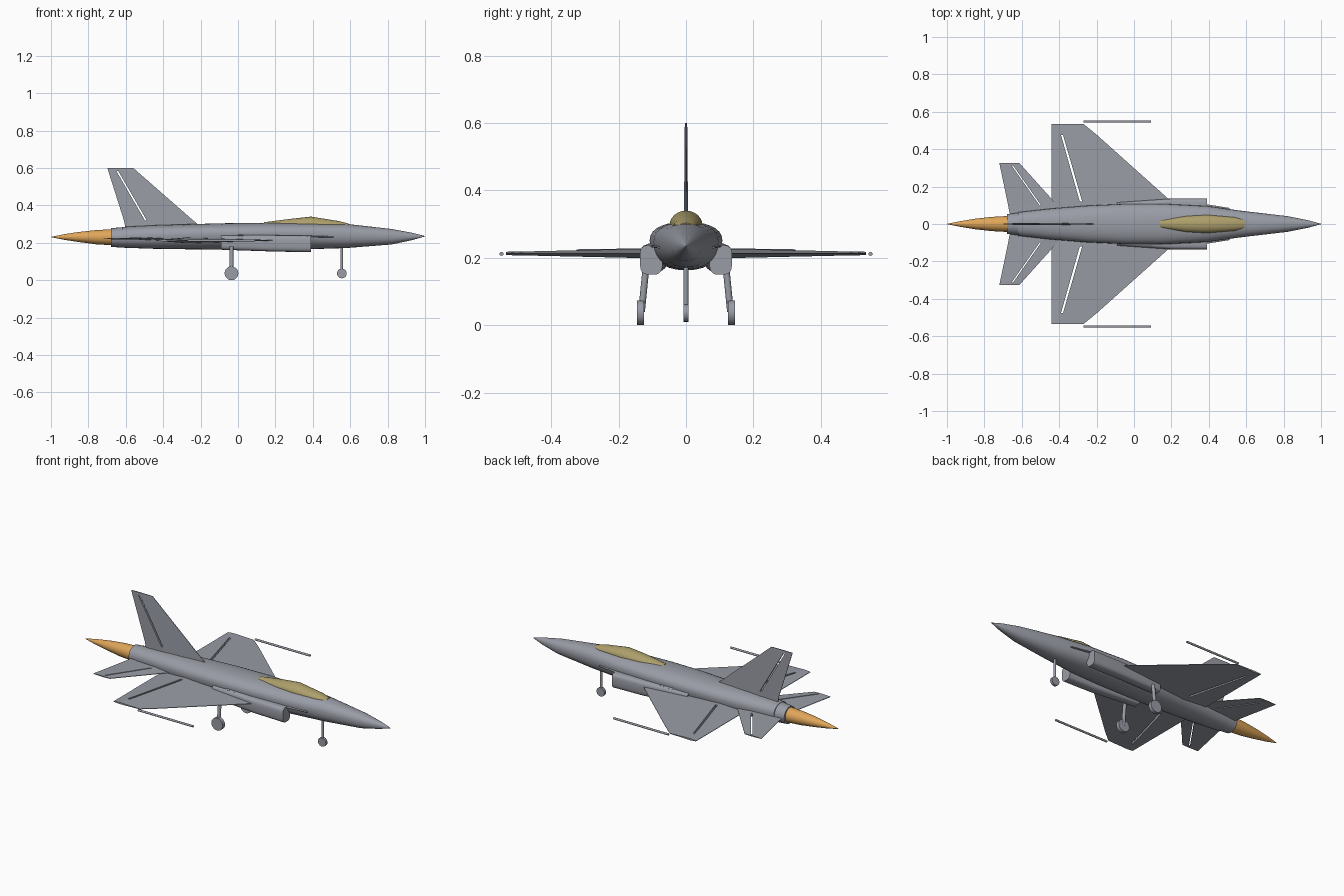
import bpy, bmesh, math
from mathutils import Vector

if "Cube" in bpy.data.objects:
    bpy.data.objects.remove(bpy.data.objects["Cube"], do_unlink=True)


def material(name, rgb):
    m = bpy.data.materials.new(name)
    m.use_nodes = True
    m.diffuse_color = (*rgb, 1)
    bsdf = next(n for n in m.node_tree.nodes if n.type == "BSDF_PRINCIPLED")
    bsdf.inputs["Base Color"].default_value = (*rgb, 1)
    return m


GREY = material("airframe grey", (0.32, 0.335, 0.38))
GOLD = material("tinted canopy", (0.42, 0.35, 0.15))
FLAME = material("exhaust orange", (0.74, 0.38, 0.10))


def finish(name, bm, mat, angle=35):
    """Turn a bmesh into an object, smooth below the given edge angle."""
    bmesh.ops.recalc_face_normals(bm, faces=bm.faces)
    for f in bm.faces:
        f.smooth = angle > 0
    for e in bm.edges:
        e.smooth = e.calc_face_angle(0) < math.radians(angle)
    mesh = bpy.data.meshes.new(name)
    bm.to_mesh(mesh)
    bm.free()
    mesh.materials.append(mat)
    obj = bpy.data.objects.new(name, mesh)
    bpy.context.collection.objects.link(obj)
    return obj


def loft(name, stations, mat, power=2.0, sides=24):
    """Skin superellipse sections given as (x, centre y, half width, mid z, top z, bottom z)."""
    bm = bmesh.new()
    rings = []
    for x, cy, w, mid, top, bottom in stations:
        ring = []
        for i in range(sides):
            a = math.tau * i / sides
            c, s = math.cos(a), math.sin(a)
            y = math.copysign(abs(c) ** (2 / power), c) * w
            z = math.copysign(abs(s) ** (2 / power), s)
            ring.append(bm.verts.new((x, cy + y, mid + z * (top - mid if z > 0 else mid - bottom))))
        rings.append(ring)
    for a, b in zip(rings, rings[1:]):
        for i in range(sides):
            j = (i + 1) % sides
            bm.faces.new((a[i], a[j], b[j], b[i]))
    bm.faces.new(rings[0])
    bm.faces.new(rings[-1])
    return finish(name, bm, mat)


def rod(name, start, end, radius, mat=GREY, sides=16):
    a, b = Vector(start), Vector(end)
    bm = bmesh.new()
    bmesh.ops.create_cone(bm, cap_ends=True, segments=sides, radius1=radius,
                          radius2=radius, depth=(b - a).length)
    turn = (b - a).to_track_quat("Z", "Y")
    for v in bm.verts:
        v.co = turn @ v.co + (a + b) / 2
    return finish(name, bm, mat)


def panel(name, rows, place):
    """Thin aerofoil with a hinge slot; rows are (span, front, slot front, slot back, rear, half thickness)."""
    bm = bmesh.new()
    upper, lower = {}, {}
    for r, (span, *chord, thick) in enumerate(rows):
        for c, x in enumerate(chord):
            t = thick if c in (1, 2) else 0.0015
            upper[r, c] = bm.verts.new(place(x, span, t))
            lower[r, c] = bm.verts.new(place(x, span, -t))
    edges = set()
    for r in range(len(rows) - 1):
        for c in range(3):
            if (r, c) == (1, 1):
                continue
            keys = [(r, c), (r + 1, c), (r + 1, c + 1), (r, c + 1)]
            bm.faces.new([upper[k] for k in keys])
            bm.faces.new([lower[k] for k in reversed(keys)])
            edges |= set(zip(keys, keys[1:] + keys[:1]))
    for a, b in edges:
        if (b, a) not in edges:
            bm.faces.new((upper[b], upper[a], lower[a], lower[b]))
    return finish(name, bm, GREY, angle=0)


# Fuselage, nozzle and exhaust
loft("fuselage", [
    (1.0, 0, 0.001, 0.235, 0.236, 0.234),
    (0.93, 0, 0.020, 0.234, 0.254, 0.214),
    (0.82, 0, 0.042, 0.233, 0.274, 0.191),
    (0.58, 0, 0.070, 0.240, 0.301, 0.172),
    (0.39, 0, 0.096, 0.248, 0.306, 0.166),
    (0.15, 0, 0.108, 0.252, 0.307, 0.163),
    (-0.05, 0, 0.107, 0.250, 0.305, 0.163),
    (-0.25, 0, 0.098, 0.245, 0.300, 0.165),
    (-0.45, 0, 0.082, 0.238, 0.294, 0.168),
    (-0.62, 0, 0.063, 0.232, 0.285, 0.174)], GREY, power=2.25, sides=28)
loft("nozzle", [
    (-0.61, 0, 0.061, 0.230, 0.284, 0.174),
    (-0.68, 0, 0.053, 0.228, 0.278, 0.178)], GREY)
loft("exhaust_flame", [
    (-0.67, 0, 0.043, 0.229, 0.272, 0.187),
    (-0.76, 0, 0.038, 0.230, 0.268, 0.192),
    (-0.85, 0, 0.028, 0.231, 0.258, 0.204),
    (-0.93, 0, 0.015, 0.231, 0.246, 0.216),
    (-1.0, 0, 0.001, 0.231, 0.232, 0.230)], FLAME)

# Canopy
loft("canopy", [
    (0.59, 0, 0.022, 0.293, 0.303, 0.28),
    (0.54, 0, 0.036, 0.296, 0.316, 0.28),
    (0.39, 0, 0.049, 0.297, 0.340, 0.28),
    (0.28, 0, 0.043, 0.299, 0.328, 0.28),
    (0.14, 0, 0.020, 0.300, 0.310, 0.28)], GOLD)

# Fin
panel("tail_fin", [
    (0.27, -0.18, -0.459, -0.469, -0.60, 0.007),
    (0.32, -0.24, -0.488, -0.498, -0.61, 0.006),
    (0.585, -0.543, -0.641, -0.651, -0.694, 0.004),
    (0.60, -0.56, -0.649, -0.659, -0.698, 0.003)],
    lambda x, s, t: (x, t, s))

# Paired parts
for side, label in ((1, "port"), (-1, "starboard")):
    panel(label + "_wing", [
        (0.07, 0.21, -0.263, -0.276, -0.44, 0.015),
        (0.12, 0.20, -0.277, -0.290, -0.44, 0.014),
        (0.475, -0.197, -0.379, -0.390, -0.44, 0.006),
        (0.535, -0.27, -0.395, -0.407, -0.44, 0.005)],
        lambda x, s, t: (x, side * s, 0.213 + t))
    panel(label + "_tailplane", [
        (0.055, -0.37, -0.465, -0.473, -0.665, 0.007),
        (0.10, -0.41, -0.497, -0.505, -0.673, 0.006),
        (0.312, -0.60, -0.646, -0.654, -0.717, 0.004),
        (0.325, -0.612, -0.655, -0.663, -0.72, 0.003)],
        lambda x, s, t: (x, side * s, 0.222 + t))

    # Air intake, with a thin strake above it
    loft(label + "_intake", [
        (0.39, side * 0.103, 0.034, 0.198, 0.238, 0.150),
        (0.20, side * 0.102, 0.034, 0.200, 0.240, 0.153),
        (-0.09, side * 0.086, 0.030, 0.205, 0.240, 0.163)], GREY, power=3.5)
    loft(label + "_strake", [
        (0.51, side * 0.080, 0.006, 0.231, 0.234, 0.228),
        (0.36, side * 0.097, 0.013, 0.235, 0.239, 0.231),
        (0.0, side * 0.102, 0.013, 0.240, 0.244, 0.236)], GREY, sides=8)

    # Wing tip missile
    rod(label + "_missile", (-0.27, side * 0.548, 0.212), (0.09, side * 0.548, 0.212), 0.006, sides=12)

    # Main landing gear
    rod(label + "_main_strut", (-0.035, side * 0.118, 0.18), (-0.035, side * 0.132, 0.04), 0.010)
    rod(label + "_main_wheel", (-0.035, side * 0.124, 0.037), (-0.035, side * 0.146, 0.037), 0.037, sides=20)

# Nose landing gear
rod("nose_strut", (0.555, 0, 0.035), (0.555, 0, 0.19), 0.007)
rod("nose_wheel", (0.555, -0.008, 0.036), (0.555, 0.008, 0.036), 0.026, sides=20)
